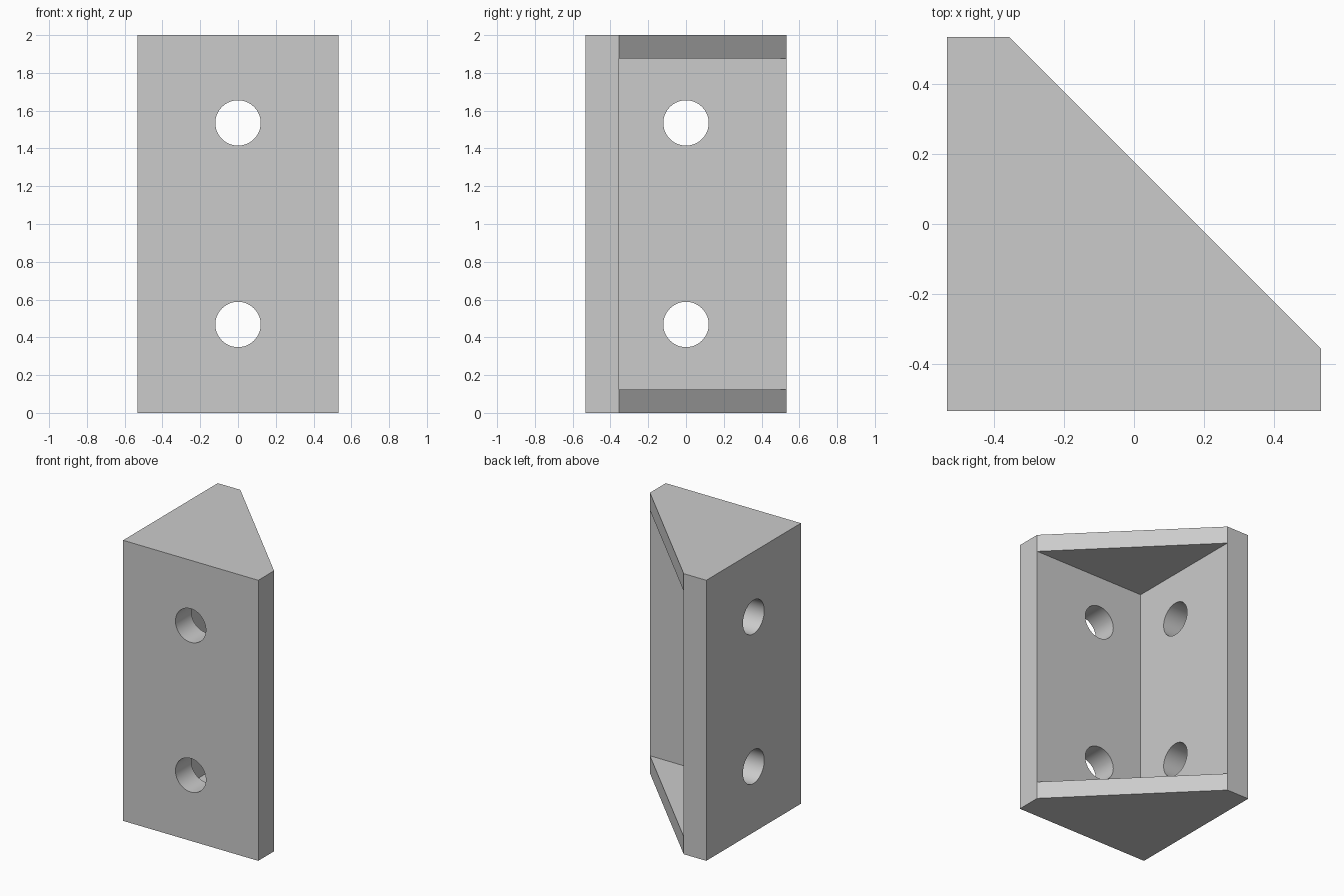
import bpy
import bmesh
from math import radians
from mathutils import Matrix

if "Cube" in bpy.data.objects:
    bpy.data.objects.remove(bpy.data.objects["Cube"])

HALF = 0.533      # half the width of each wall
INNER = -0.355    # inner face of both walls
HEIGHT = 2.0
PLATE = 0.125     # thickness of the end plates
HOLE_R = 0.12
HOLE_Z = (0.468, 1.535)

grey = bpy.data.materials.new("light grey")
grey.use_nodes = True
colour = (0.6, 0.6, 0.6, 1)
grey.diffuse_color = colour
grey.node_tree.nodes["Principled BSDF"].inputs["Base Color"].default_value = colour


def make_object(name, bm):
    bmesh.ops.recalc_face_normals(bm, faces=bm.faces)
    mesh = bpy.data.meshes.new(name)
    bm.to_mesh(mesh)
    bm.free()
    mesh.materials.append(grey)
    obj = bpy.data.objects.new(name, mesh)
    bpy.context.collection.objects.link(obj)
    return obj


def prism(name, outline, z0, z1):
    bm = bmesh.new()
    face = bm.faces.new([bm.verts.new((x, y, z0)) for x, y in outline])
    top = bmesh.ops.extrude_face_region(bm, geom=[face])["geom"]
    verts = [v for v in top if isinstance(v, bmesh.types.BMVert)]
    bmesh.ops.translate(bm, verts=verts, vec=(0, 0, z1 - z0))
    return make_object(name, bm)


def drill(name, axis, z):
    # Short cylinder that passes through one wall only
    offset = -0.5
    place = (0, offset, z) if axis == "X" else (offset, 0, z)
    bm = bmesh.new()
    bmesh.ops.create_cone(
        bm, cap_ends=True, segments=64, radius1=HOLE_R, radius2=HOLE_R, depth=0.5,
        matrix=Matrix.Translation(place) @ Matrix.Rotation(radians(90), 4, axis))
    return make_object(name, bm)


# Solid corner block with its outer corner cut off diagonally
bracket = prism("corner_bracket", [(-HALF, -HALF), (HALF, -HALF), (HALF, INNER),
                                   (INNER, HALF), (-HALF, HALF)], 0, HEIGHT)

# Hollow between the walls and end plates, then two holes per wall
cutters = [prism("hollow_cutter", [(INNER, INNER), (1, INNER), (1, 1), (INNER, 1)],
                 PLATE, HEIGHT - PLATE)]
for wall, axis in (("front", "X"), ("side", "Y")):
    for z in HOLE_Z:
        cutters.append(drill(wall + "_hole_cutter", axis, z))

bpy.context.view_layer.objects.active = bracket
bracket.select_set(True)
for cutter in cutters:
    cutter.hide_render = True
    cut = bracket.modifiers.new("cut", "BOOLEAN")
    cut.operation = "DIFFERENCE"
    cut.solver = "EXACT"
    cut.object = cutter
    bpy.ops.object.modifier_apply(modifier=cut.name)
for cutter in cutters:
    bpy.data.objects.remove(cutter)

bpy.ops.object.shade_smooth_by_angle(angle=radians(30))
